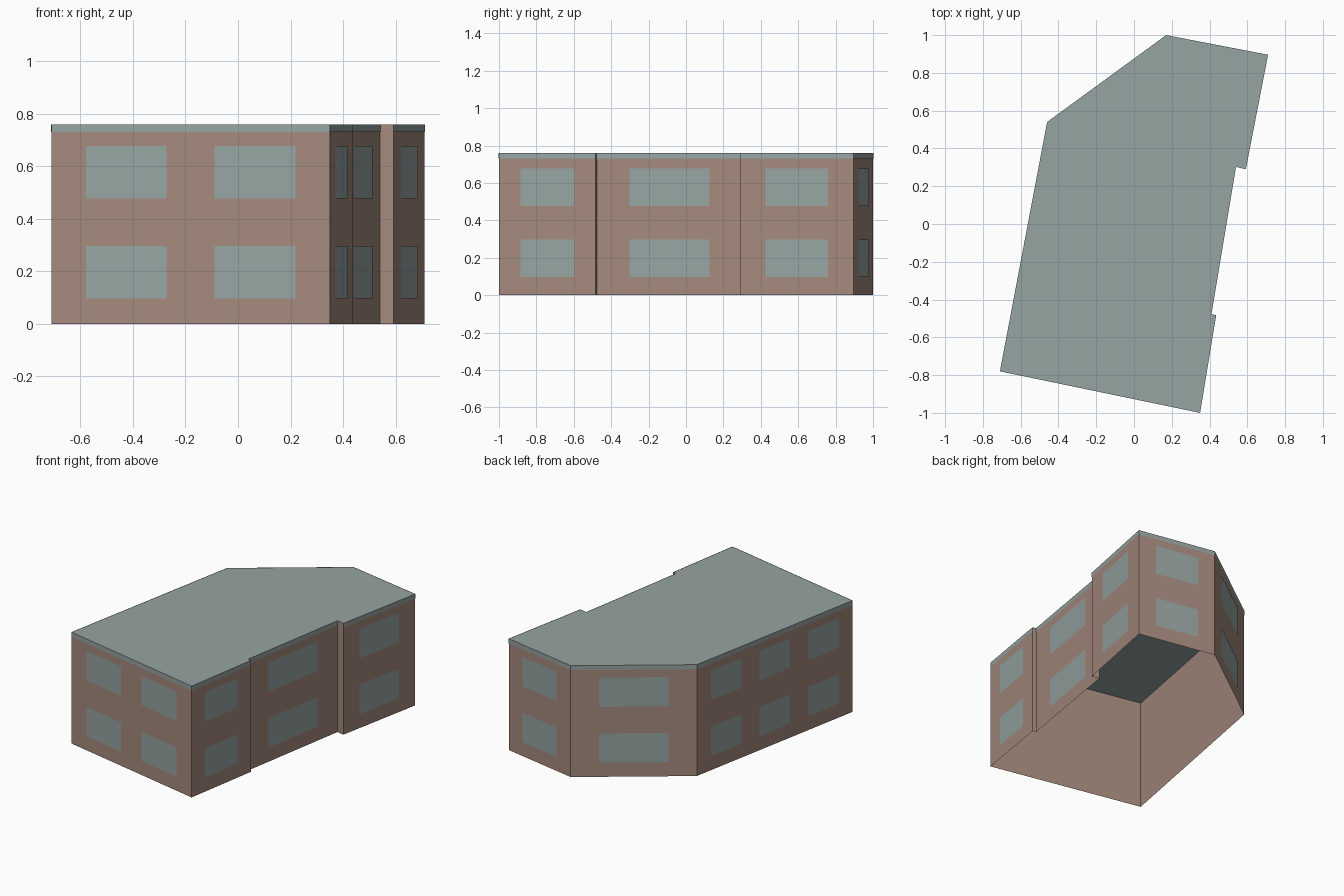
import bpy
import bmesh
from mathutils import Vector

if "Cube" in bpy.data.objects:
    bpy.data.objects.remove(bpy.data.objects["Cube"], do_unlink=True)

HEIGHT, TRIM_BOTTOM, OFFSET = 0.76, 0.73, 0.002
FLOORS = [(0.097, 0.297), (0.478, 0.678)]

# Footprint corners, counter-clockwise, with window columns on the wall that follows
FOOTPRINT = [
    (-0.71, -0.78, 2), (0.35, -1.0, 1), (0.435, -0.483, 0), (0.41, -0.477, 1),
    (0.54, 0.302, 0), (0.592, 0.29, 1), (0.71, 0.896, 1), (0.17, 1.0, 1),
    (-0.46, 0.54, 3),
]
# Window spans along a wall, by number of columns
SPANS = {
    0: [],
    1: [(0.225, 0.775)],
    2: [(0.124, 0.414), (0.586, 0.876)],
    3: [(0.09, 0.285), (0.4025, 0.5975), (0.715, 0.91)],
}


def material(name, color):
    mat = bpy.data.materials.new(name)
    mat.use_nodes = True
    mat.diffuse_color = (*color, 1)
    mat.node_tree.nodes["Principled BSDF"].inputs["Base Color"].default_value = (*color, 1)
    return mat


def make_object(name, polygons, mat):
    bm = bmesh.new()
    for poly in polygons:
        bm.faces.new([bm.verts.new(p) for p in poly])
    bmesh.ops.remove_doubles(bm, verts=bm.verts, dist=0.0001)
    mesh = bpy.data.meshes.new(name)
    bm.to_mesh(mesh)
    bm.free()
    mesh.materials.append(mat)
    obj = bpy.data.objects.new(name, mesh)
    bpy.context.collection.objects.link(obj)
    return obj


def panel(a, b, span, z0, z1, offset=0.0):
    """Upright rectangle on the wall from a to b, pushed outward by offset."""
    along = b - a
    out = Vector((along.y, -along.x, 0)).normalized() * offset
    p, q = a + along * span[0] + out, a + along * span[1] + out
    up0, up1 = Vector((0, 0, z0)), Vector((0, 0, z1))
    return [p + up0, q + up0, q + up1, p + up1]


brick = material("brown wall", (0.375, 0.255, 0.205))
slate = material("grey green", (0.305, 0.376, 0.362))

walls, trim, windows = [], [], []
corners = [Vector((x, y, 0)) for x, y, _ in FOOTPRINT]
for i, (_, _, columns) in enumerate(FOOTPRINT):
    a, b = corners[i], corners[(i + 1) % len(corners)]
    walls.append(panel(a, b, (0, 1), 0, HEIGHT))
    # The short returns stay plain
    if columns:
        trim.append(panel(a, b, (0, 1), TRIM_BOTTOM, HEIGHT, OFFSET))
    for span in SPANS[columns]:
        for z0, z1 in FLOORS:
            windows.append(panel(a, b, span, z0, z1, OFFSET))

# Hollow shell, open underneath
make_object("walls", walls, brick)
make_object("roof", [[c + Vector((0, 0, HEIGHT)) for c in corners]], slate)
make_object("roof_trim", trim, slate)
make_object("windows", windows, slate)
